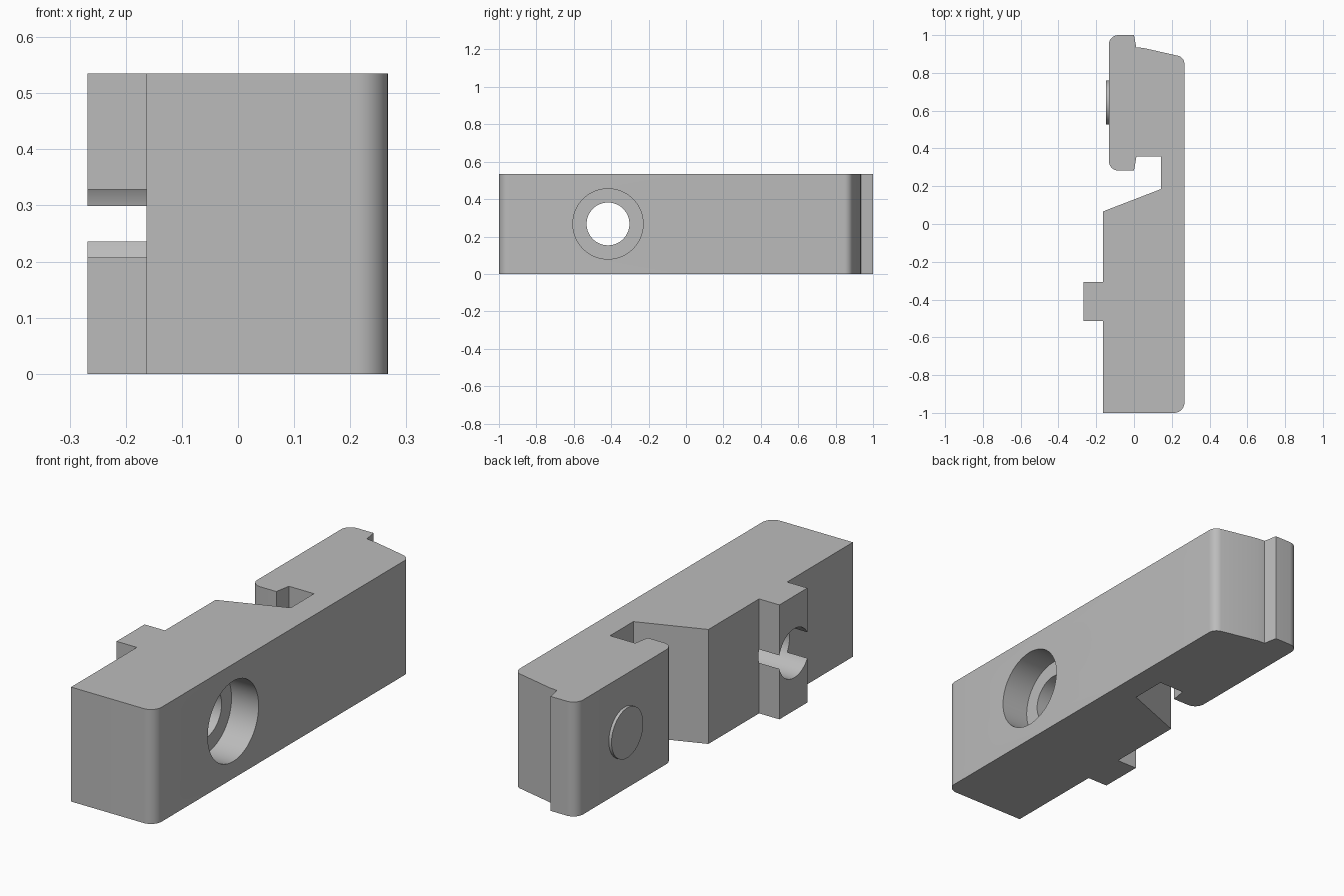
import bpy
import bmesh
import math
from mathutils import Vector

cube = bpy.data.objects.get("Cube")
if cube:
    bpy.data.objects.remove(cube, do_unlink=True)

HEIGHT = 0.535
MID = HEIGHT / 2
HOLE_Y = -0.417

grey = bpy.data.materials.new("plain grey")
grey.use_nodes = True
COLOUR = (0.5, 0.5, 0.5, 1)
grey.diffuse_color = COLOUR
grey.node_tree.nodes["Principled BSDF"].inputs["Base Color"].default_value = COLOUR


def fillet(prev, corner, nxt, radius, steps=10):
    """Points of a tangent arc that rounds one profile corner."""
    a, c, b = Vector(prev), Vector(corner), Vector(nxt)
    u, v = (a - c).normalized(), (b - c).normalized()
    half = u.angle(v) / 2
    centre = c + (u + v).normalized() * radius / math.sin(half)
    start = c + u * radius / math.tan(half) - centre
    end = c + v * radius / math.tan(half) - centre
    sweep = math.pi - 2 * half
    return [centre + (start * math.sin(sweep * (1 - i / steps))
                      + end * math.sin(sweep * i / steps)) / math.sin(sweep)
            for i in range(steps + 1)]


def extrude_profile(name, corners):
    """Upright solid from (x, y, rounding radius) corners."""
    outline = []
    for i, (x, y, r) in enumerate(corners):
        before, after = corners[i - 1], corners[(i + 1) % len(corners)]
        outline += fillet(before[:2], (x, y), after[:2], r) if r else [Vector((x, y))]
    bm = bmesh.new()
    base = bm.faces.new([bm.verts.new((p.x, p.y, 0)) for p in outline])
    top = bmesh.ops.extrude_face_region(bm, geom=[base])["geom"]
    verts = [g for g in top if isinstance(g, bmesh.types.BMVert)]
    bmesh.ops.translate(bm, verts=verts, vec=(0, 0, HEIGHT))
    bmesh.ops.recalc_face_normals(bm, faces=bm.faces)
    mesh = bpy.data.meshes.new(name)
    bm.to_mesh(mesh)
    bm.free()
    obj = bpy.data.objects.new(name, mesh)
    bpy.context.collection.objects.link(obj)
    mesh.materials.append(grey)
    return obj


def cylinder_x(name, x0, x1, y, radius):
    """Cylinder lying along x at mid height."""
    bpy.ops.mesh.primitive_cylinder_add(
        vertices=64, radius=radius, depth=x1 - x0,
        location=((x0 + x1) / 2, y, MID), rotation=(0, math.pi / 2, 0))
    obj = bpy.context.object
    obj.name = name
    obj.data.materials.append(grey)
    return obj


def activate(obj):
    bpy.ops.object.select_all(action="DESELECT")
    obj.select_set(True)
    bpy.context.view_layer.objects.active = obj


# Main body: straight bar, slanted slot, hooked end block and locating tab
body = extrude_profile("clamp_body", [
    (-0.163, -1, 0), (0.267, -1, 0.055),
    (0.267, 0.883, 0.045), (0.05, 0.932, 0),
    (0.012, 0.935, 0), (0, 1, 0),
    (-0.133, 1, 0.05), (-0.133, 0.283, 0.05),
    (0, 0.283, 0), (0.013, 0.357, 0),
    (0.143, 0.357, 0), (0.143, 0.185, 0),
    (-0.163, 0.067, 0), (-0.163, -0.307, 0),
    (-0.268, -0.307, 0), (-0.268, -0.514, 0), (-0.163, -0.514, 0),
])

# Bolt hole with a wider counterbore on the left side
for cutter in (cylinder_x("bolt_hole_cutter", -0.4, 0.4, HOLE_Y, 0.1145),
               cylinder_x("counterbore_cutter", 0.127, 0.4, HOLE_Y, 0.188)):
    cutter.hide_render = True
    mod = body.modifiers.new(cutter.name, "BOOLEAN")
    mod.operation = "DIFFERENCE"
    mod.solver = "EXACT"
    mod.object = cutter
    activate(body)
    bpy.ops.object.modifier_apply(modifier=mod.name)
    bpy.data.objects.remove(cutter, do_unlink=True)

# Raised round pad on the end block
pad = cylinder_x("round_pad", -0.147, -0.12, 0.643, 0.117)

for obj in (body, pad):
    activate(obj)
    bpy.ops.object.shade_smooth_by_angle(angle=math.radians(20))
